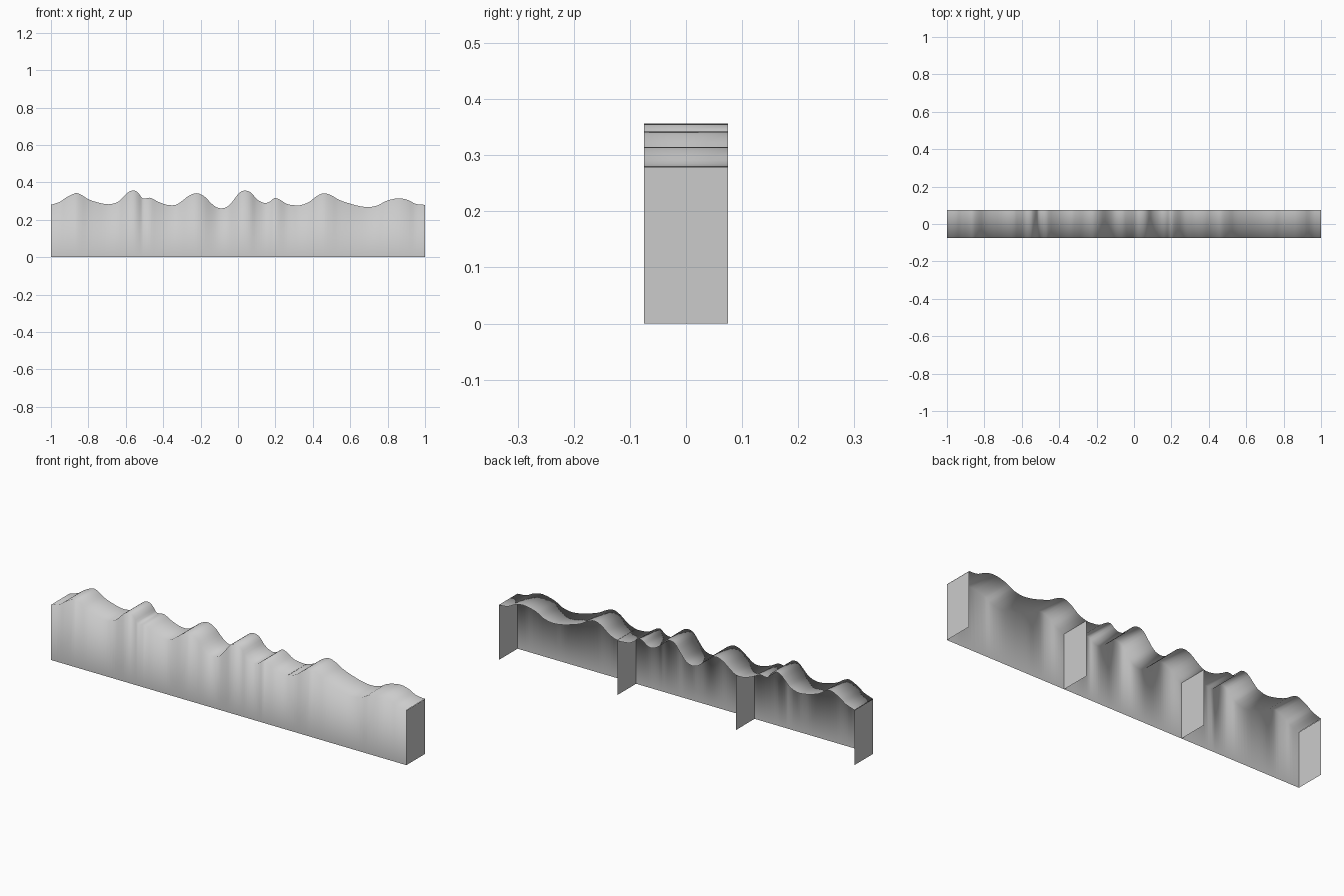
import bpy, bmesh

if "Cube" in bpy.data.objects:
    bpy.data.objects.remove(bpy.data.objects["Cube"])

HALF_DEPTH = 0.075

# crest outline (x, z) as seen from the front
CREST = [(-1, .28), (-.95, .297), (-.92, .318), (-.87, .342), (-.84, .335),
         (-.8, .31), (-.75, .293), (-.69, .283), (-.64, .297), (-.61, .325),
         (-.58, .352), (-.55, .355), (-.53, .34), (-.51, .314), (-.47, .318),
         (-.43, .298), (-.38, .28), (-.333, .28), (-.3, .3), (-.26, .33),
         (-.22, .342), (-.18, .325), (-.14, .285), (-.11, .265), (-.08, .262),
         (-.05, .275), (-.02, .31), (.01, .347), (.04, .356), (.07, .345),
         (.1, .31), (.14, .29), (.17, .297), (.195, .316), (.22, .31),
         (.26, .285), (.3, .278), (.333, .278), (.38, .295), (.42, .326),
         (.46, .342), (.5, .33), (.54, .307), (.6, .286), (.65, .273),
         (.7, .268), (.75, .278), (.79, .3), (.86, .315), (.91, .305),
         (.95, .285), (1, .28)]


def smooth_line(pts, steps=3):
    """Hermite curve through the points, z as a function of x."""
    slopes = []
    for i in range(len(pts)):
        a, b = pts[max(i - 1, 0)], pts[min(i + 1, len(pts) - 1)]
        slopes.append((b[1] - a[1]) / (b[0] - a[0]))
    out = []
    for (p, q, m0, m1) in zip(pts, pts[1:], slopes, slopes[1:]):
        w = q[0] - p[0]
        for k in range(steps):
            t = k / steps
            z = ((2*t**3 - 3*t**2 + 1) * p[1] + (t**3 - 2*t**2 + t) * w * m0
                 + (3*t**2 - 2*t**3) * q[1] + (t**3 - t**2) * w * m1)
            out.append((p[0] + w * t, z))
    return out + [pts[-1]]


def mesh_object(name, bm, smooth):
    mesh = bpy.data.meshes.new(name)
    for f in bm.faces:
        f.smooth = smooth
    bm.to_mesh(mesh)
    bm.free()
    obj = bpy.data.objects.new(name, mesh)
    bpy.context.collection.objects.link(obj)


# front wall and rolling top, one softly shaded open sheet
bm = bmesh.new()
columns = []
for x, z in smooth_line(CREST):
    columns.append([bm.verts.new(co) for co in (
        (x, -HALF_DEPTH, 0), (x, -HALF_DEPTH, z), (x, HALF_DEPTH, z))])
for a, b in zip(columns, columns[1:]):
    for i in range(2):
        bm.faces.new((a[i], b[i], b[i + 1], a[i + 1]))
mesh_object("front_and_crest", bm, True)

# flat end walls and inner dividers
for i in range(4):
    x = -1 + i * 2 / 3
    bm = bmesh.new()
    bm.faces.new([bm.verts.new((x, y, z)) for y, z in (
        (-HALF_DEPTH, 0), (HALF_DEPTH, 0), (HALF_DEPTH, .279), (-HALF_DEPTH, .279))])
    mesh_object("divider_%d" % (i + 1), bm, False)
